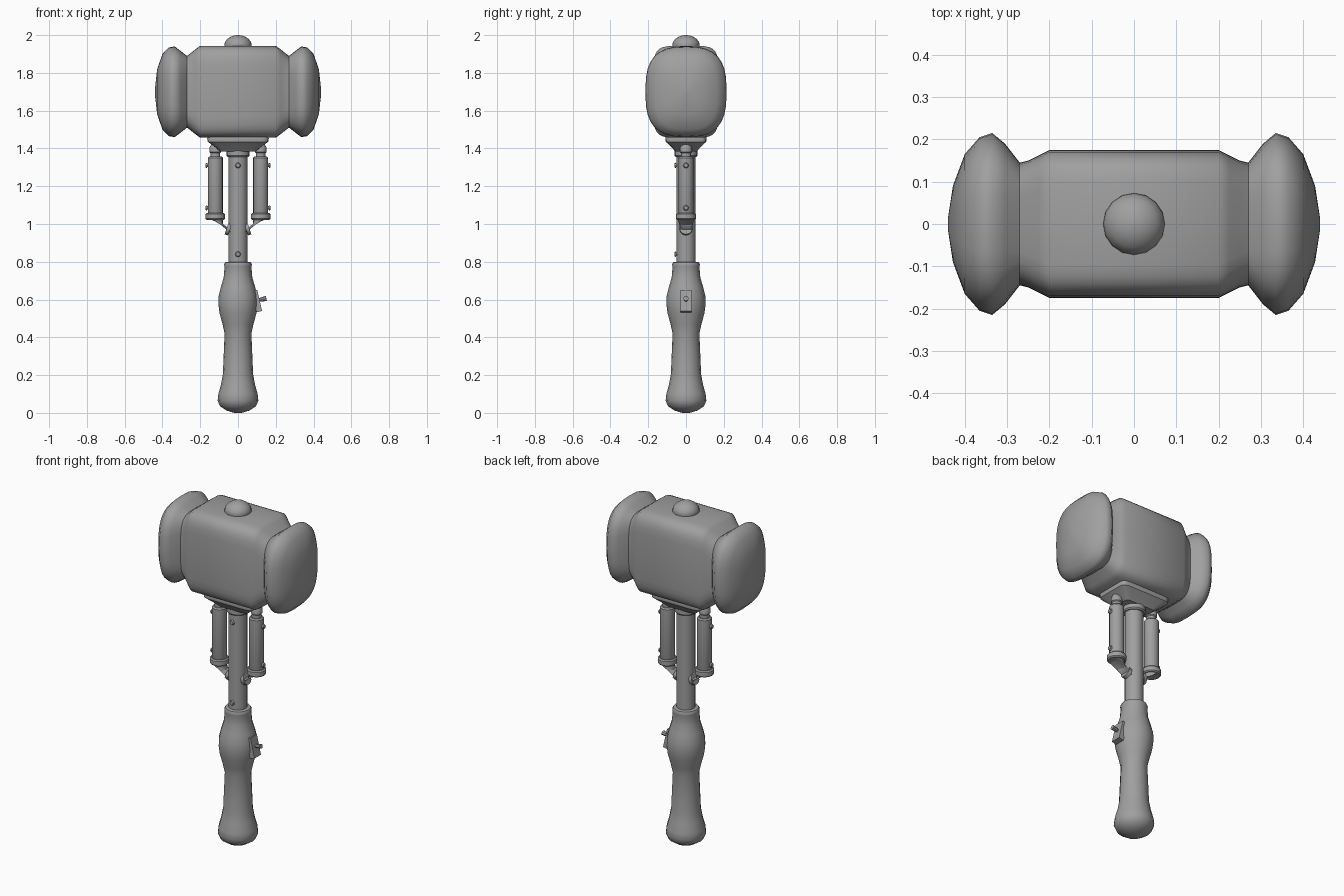
import bpy, bmesh, math
from mathutils import Vector, Matrix

cube = bpy.data.objects.get("Cube")
if cube:
    bpy.data.objects.remove(cube, do_unlink=True)

grey = bpy.data.materials.new("plain grey")
grey.use_nodes = True
colour = (0.35, 0.35, 0.35, 1)
grey.diffuse_color = colour
grey.node_tree.nodes["Principled BSDF"].inputs["Base Color"].default_value = colour


def finish(name, bm, angle=40):
    """Turn a bmesh into a smooth-shaded grey object."""
    bmesh.ops.recalc_face_normals(bm, faces=bm.faces)
    mesh = bpy.data.meshes.new(name)
    bm.to_mesh(mesh)
    bm.free()
    obj = bpy.data.objects.new(name, mesh)
    bpy.context.collection.objects.link(obj)
    mesh.materials.append(grey)
    bpy.ops.object.select_all(action='DESELECT')
    obj.select_set(True)
    bpy.context.view_layer.objects.active = obj
    bpy.ops.object.shade_smooth_by_angle(angle=math.radians(angle))
    return obj


def ring(a, b, n=2, count=16):
    """Superellipse outline with half sizes a, b; n = 2 is an ellipse."""
    def power(v):
        return math.copysign(abs(v) ** (2 / n), v) if abs(v) > 1e-6 else 0
    turns = [2 * math.pi * i / count for i in range(count)]
    return [(a * power(math.cos(t)), b * power(math.sin(t))) for t in turns]


def loft(name, rings, angle=40):
    """Skin a row of rings and cap both ends."""
    bm = bmesh.new()
    rows = [[bm.verts.new(p) for p in r] for r in rings]
    count = len(rows[0])
    for low, high in zip(rows, rows[1:]):
        for i in range(count):
            j = (i + 1) % count
            bm.faces.new((low[i], low[j], high[j], high[i]))
    bm.faces.new(rows[0])
    bm.faces.new(rows[-1])
    return finish(name, bm, angle)


def turned(name, profile, x=0, angle=40):
    """Lathe (radius, z) pairs around a vertical axis at x."""
    return loft(name, [[(x + u, v, z) for u, v in ring(r, r)] for r, z in profile], angle)


def rod(name, start, end, r1, r2, count=12):
    """Straight round bar between two points."""
    start, end = Vector(start), Vector(end)
    turn = (end - start).to_track_quat('Z', 'Y')
    rings = [[p + turn @ Vector((u, v, 0)) for u, v in ring(r, r, 2, count)]
             for p, r in ((start, r1), (end, r2))]
    return loft(name, rings)


def bolt(name, base, direction):
    """Short stem with a wider domed head."""
    base, d = Vector(base), Vector(direction)
    rod(name + "_stem", base - d * 0.015, base + d * 0.006, 0.009, 0.009, 8)
    rod(name + "_head", base + d * 0.003, base + d * 0.012, 0.015, 0.011, 8)


# Hammer head: half profile of x, half width, half height, squareness
half = [(0.20, 0.175, 0.243, 5.5), (0.225, 0.162, 0.225, 5), (0.25, 0.15, 0.205, 4.5),
        (0.27, 0.145, 0.19, 4), (0.305, 0.19, 0.217, 3.2), (0.335, 0.215, 0.24, 2.8),
        (0.365, 0.205, 0.235, 2.8), (0.40, 0.165, 0.2, 2.8), (0.428, 0.09, 0.12, 2.6),
        (0.44, 0.012, 0.015, 2)]
sections = [(-x, w, h, n) for x, w, h, n in reversed(half)] + half
loft("hammer_head", [[(x, u, 1.7 + v) for u, v in ring(w, h, n, 32)]
                     for x, w, h, n in sections], 60)

# Domed button on top of the head
dome = [(0.073 * math.cos(t), 1.945 + 0.055 * math.sin(t))
        for t in [math.radians(a) for a in (-30, 0, 20, 40, 60, 75, 88)]]
turned("top_button", dome)

# Tapered rectangular collar under the head
collar = [(0.16, 0.105, 1.47), (0.163, 0.11, 1.455), (0.16, 0.107, 1.435),
          (0.125, 0.08, 1.41), (0.095, 0.058, 1.385)]
loft("head_collar", [[(u, v, z) for u, v in ring(a, b, 9, 24)] for a, b, z in collar], 30)

# Central pole with its top ring and front bolts
turned("pole", [(0.05, 0.78), (0.05, 1.39)])
turned("pole_ring", [(0.056, 1.355), (0.062, 1.362), (0.062, 1.39)])
for label, z in (("upper", 1.31), ("lower", 0.84)):
    bolt("pole_bolt_" + label, (0, -0.05, z), (0, -1, 0))

# Side pistons, mirrored left and right
for side, s in (("left", 1), ("right", -1)):
    x = 0.12 * s
    turned("piston_" + side, [(0.036, 1.03), (0.04, 1.04), (0.04, 1.35), (0.034, 1.357)], x)
    turned("piston_rod_" + side, [(0.026, 1.34), (0.026, 1.375), (0.031, 1.38),
                                  (0.031, 1.405), (0.022, 1.42), (0.022, 1.45)], x)
    turned("piston_clamp_" + side, [(0.046, 1.022), (0.052, 1.028),
                                    (0.052, 1.052), (0.046, 1.058)], x)
    # Elbow pipe bending from the clamp into the pole
    path = [((x, 1.04), (1, 0)), ((x, 1.018), (0.96, 0.28)),
            ((x - 0.022 * s, 1.0), (0.8, 0.6)), ((0.045 * s, 0.965), (0.6, 0.8))]
    loft("elbow_pipe_" + side,
         [[(px + u * cx * s, v, pz + u * cz) for u, v in ring(r, r)]
          for ((px, pz), (cx, cz)), r in zip(path, (0.042, 0.041, 0.036, 0.031))], 50)
    rod("elbow_ring_" + side, (0.042 * s, 0, 0.972), (0.06 * s, 0, 0.978), 0.034, 0.034)
    for label, z in (("upper", 1.31), ("lower", 1.085)):
        bolt("piston_bolt_" + side + "_" + label, (0.16 * s, 0, z), (s, 0, 0))

# Turned grip
turned("grip", [(0.02, 0.0), (0.06, 0.012), (0.095, 0.035), (0.108, 0.065), (0.104, 0.1),
                (0.09, 0.15), (0.08, 0.205), (0.076, 0.3), (0.071, 0.42), (0.082, 0.47),
                (0.098, 0.53), (0.104, 0.575), (0.102, 0.62), (0.09, 0.67), (0.076, 0.715),
                (0.071, 0.775), (0.074, 0.785), (0.068, 0.797), (0.052, 0.8)], 0, 50)

# Tilted switch plate with a toggle
bm = bmesh.new()
tilt = Matrix.Translation((0.1, 0, 0.592)) @ Matrix.Rotation(math.radians(-13), 4, 'Y')
bmesh.ops.create_cube(bm, size=1, matrix=tilt @ Matrix.Diagonal((0.03, 0.06, 0.115, 1)))
finish("switch_plate", bm, 30)
rod("switch_toggle", (0.1, 0, 0.595), (0.15, 0, 0.606), 0.008, 0.014, 8)
